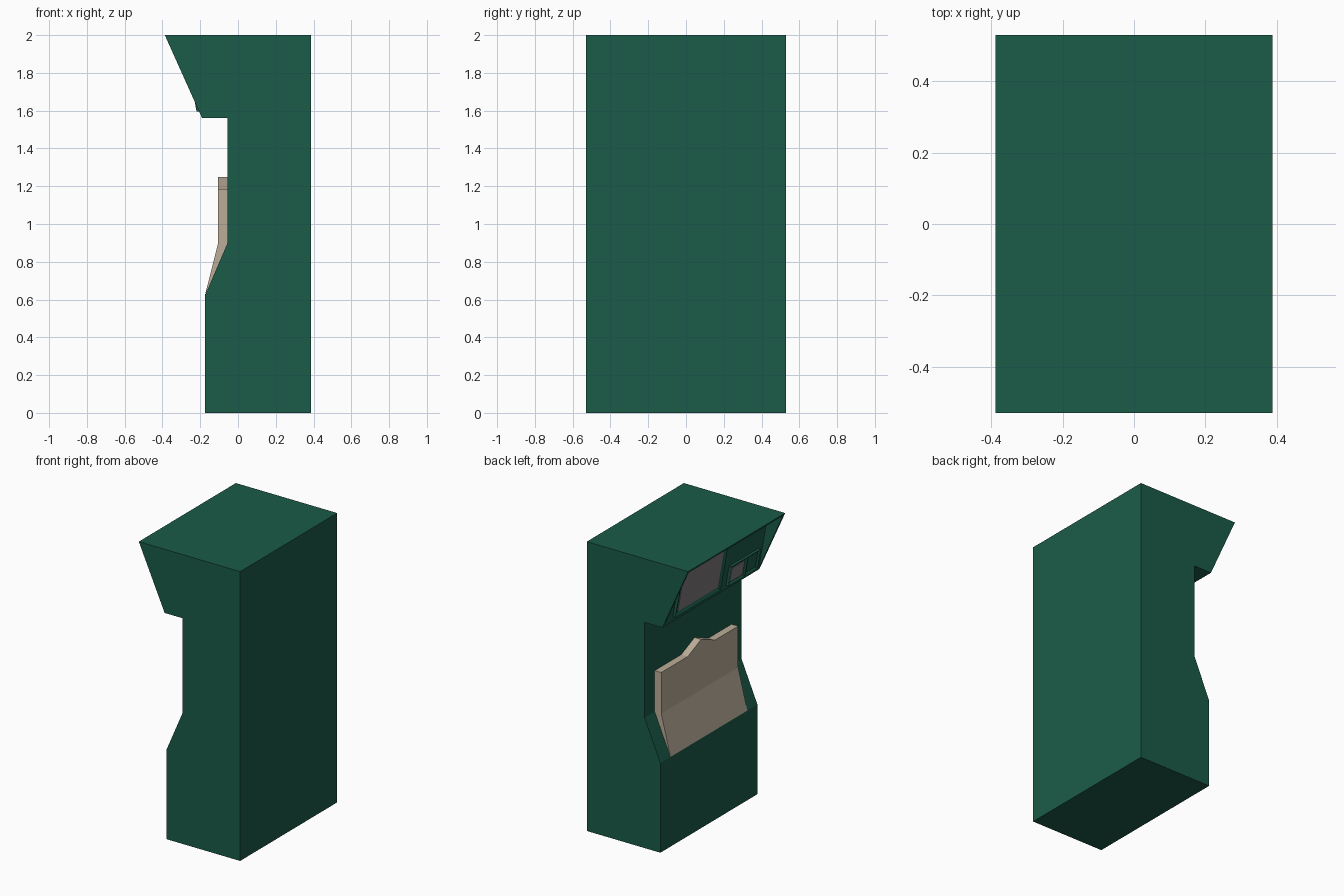
import bpy, bmesh

if "Cube" in bpy.data.objects:
    bpy.data.objects.remove(bpy.data.objects["Cube"])


def material(name, color):
    m = bpy.data.materials.new(name)
    m.diffuse_color = (*color, 1)
    m.use_nodes = True
    m.node_tree.nodes["Principled BSDF"].inputs["Base Color"].default_value = m.diffuse_color
    return m


green = material("green_paint", (0.011, 0.105, 0.066))
tan = material("tan_panel", (0.50, 0.42, 0.32))
grey = material("screen_grey", (0.2, 0.19, 0.19))


def finish(name, bm, mat):
    bmesh.ops.recalc_face_normals(bm, faces=bm.faces[:])
    me = bpy.data.meshes.new(name)
    bm.to_mesh(me)
    bm.free()
    ob = bpy.data.objects.new(name, me)
    bpy.context.collection.objects.link(ob)
    me.materials.append(mat)
    return ob


def prism(profile, y0, y1):
    """Extrude an (x, z) profile along y."""
    bm = bmesh.new()
    a = [bm.verts.new((x, y0, z)) for x, z in profile]
    b = [bm.verts.new((x, y1, z)) for x, z in profile]
    bm.faces.new(a)
    bm.faces.new(b)
    n = len(a)
    for i in range(n):
        j = (i + 1) % n
        bm.faces.new((a[i], a[j], b[j], b[i]))
    bmesh.ops.recalc_face_normals(bm, faces=bm.faces[:])
    return bm


# Cabinet body
W = 0.53
body = finish("cabinet_body", prism(
    [(-0.3875, 2), (0.3875, 2), (0.3875, 0), (-0.175, 0), (-0.175, 0.62),
     (-0.055, 0.9), (-0.055, 1.56), (-0.19, 1.56)], -W, W), green)

# Wedge recess in the overhanging head, leaving thin side walls
cutter = finish("recess_cutter", prism(
    [(-0.195, 1.57), (-0.27, 1.985), (-0.45, 1.985), (-0.45, 1.57)],
    -W + 0.015, W - 0.015), green)
cutter.hide_render = True
mod = body.modifiers.new("recess", 'BOOLEAN')
mod.object = cutter
mod.operation = 'DIFFERENCE'
mod.solver = 'EXACT'
bpy.context.view_layer.objects.active = body
bpy.ops.object.modifier_apply(modifier=mod.name)
bpy.data.objects.remove(cutter)


def floor_x(z):
    return -0.195 - 0.075 / 0.415 * (z - 1.57)


def slab(y0, y1, z0, z1, d):
    """Thin block lying on the sloped recess floor, d proud of it."""
    return prism([(floor_x(z0) + 0.004, z0), (floor_x(z0) - d, z0),
                  (floor_x(z1) - d, z1), (floor_x(z1) + 0.004, z1)], y0, y1)


def framed_panel(name, y0, y1, z0, z1, border, screen):
    # Bezel with inset, sunken centre
    bm = slab(y0, y1, z0, z1, 0.02)
    bm.normal_update()
    front = min(bm.faces, key=lambda f: f.normal.x)
    bmesh.ops.inset_region(bm, faces=[front], thickness=border, depth=0)
    bm.normal_update()
    for v in front.verts:
        v.co.x += 0.012
    finish(name + "_bezel", bm, green)
    if screen:
        finish(name + "_screen", slab(y0 + border, y1 - border, z0 + border,
                                      z1 - border, 0.012), grey)


# Large screen and two small side panels
framed_panel("large", -0.065, 0.43, 1.6, 1.94, 0.028, True)
framed_panel("small", -0.33, -0.15, 1.595, 1.735, 0.02, True)
framed_panel("blank", -0.47, -0.33, 1.595, 1.735, 0.02, False)

# Front board with a peaked top edge: rows of (y, top z), bent at z = 0.9
outline = [(-0.42, 1.185), (-0.17, 1.185), (-0.015, 1.248), (0.13, 1.185), (0.42, 1.185)]
bm = bmesh.new()
top_f = [bm.verts.new((-0.105, y, z)) for y, z in outline]
top_b = [bm.verts.new((-0.054, y, z)) for y, z in outline]
mid_f = [bm.verts.new((-0.105, y, 0.9)) for y in (-0.42, 0.42)]
mid_b = [bm.verts.new((-0.054, y, 0.9)) for y in (-0.42, 0.42)]
low = [bm.verts.new((-0.1755, y, 0.62)) for y in (-0.42, 0.42)]
bm.faces.new(top_f + mid_f[::-1])
bm.faces.new(top_b + mid_b[::-1])
bm.faces.new((mid_f[0], mid_f[1], low[1], low[0]))
bm.faces.new((mid_b[0], mid_b[1], low[1], low[0]))
for i in range(4):
    bm.faces.new((top_f[i], top_f[i + 1], top_b[i + 1], top_b[i]))
for e, k in ((0, 0), (-1, 1)):
    bm.faces.new((top_f[e], top_b[e], mid_b[k], mid_f[k]))
    bm.faces.new((mid_f[k], mid_b[k], low[k]))
finish("front_board", bm, tan)
